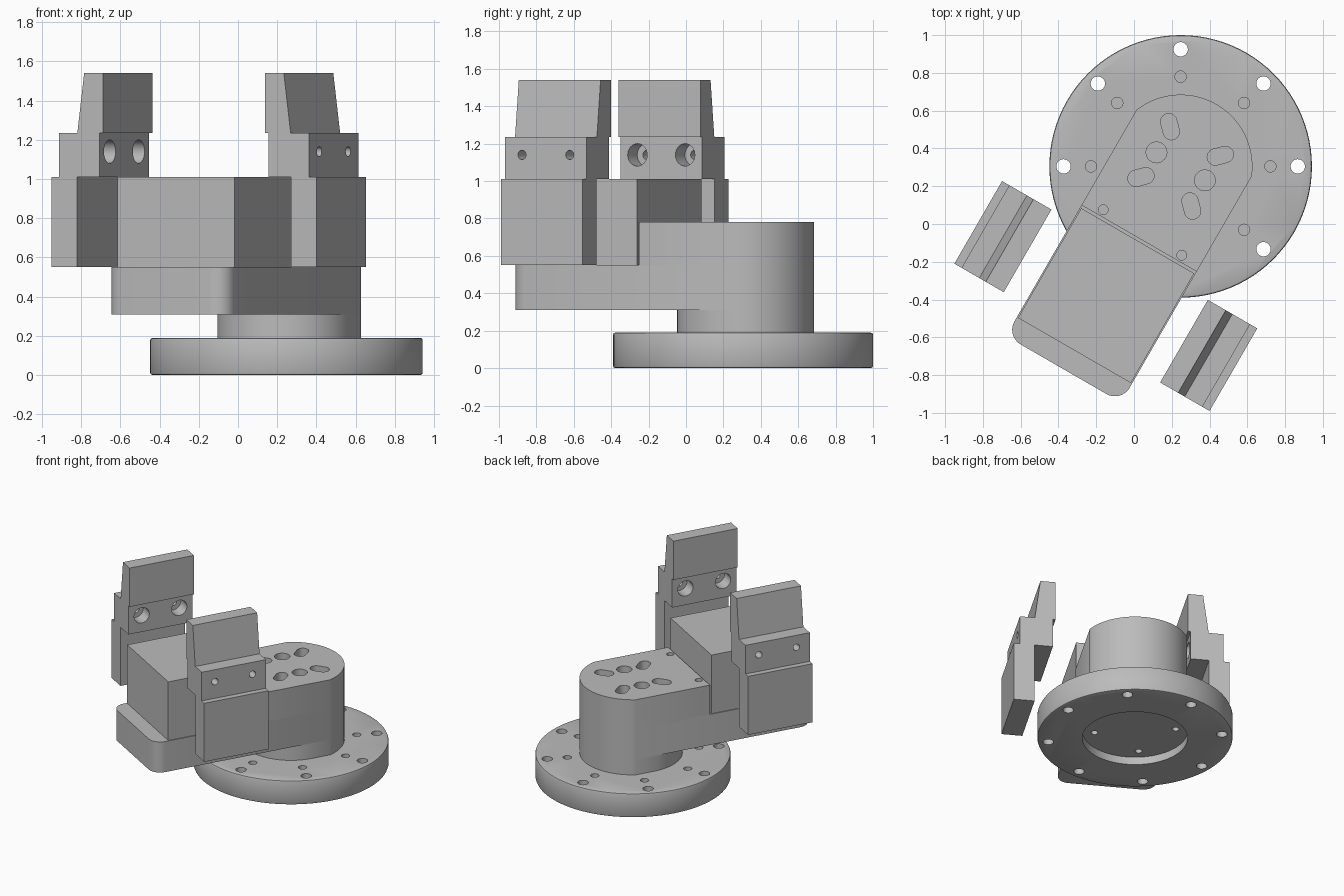
import bpy, bmesh, math
from mathutils import Matrix, Vector

old = bpy.data.objects.get("Cube")
if old:
    bpy.data.objects.remove(old)

# One metal grey for everything
grey = bpy.data.materials.new("machined_grey")
grey.use_nodes = True
colour = (0.5, 0.5, 0.5, 1)
grey.diffuse_color = colour
grey.node_tree.nodes["Principled BSDF"].inputs["Base Color"].default_value = colour

# Working frame: origin on the flange axis, arm pointing to local -y
TURN = math.radians(-30)
FRAME = Matrix.Translation((0.247, 0.305, 0)) @ Matrix.Rotation(TURN, 4, "Z")


def prism(name, outline, low, high, tilt=Matrix()):
    """Extrude a closed 2D outline along z, then place it in the frame."""
    bm = bmesh.new()
    face = bm.faces.new([bm.verts.new((x, y, low)) for x, y in outline])
    top = bmesh.ops.extrude_face_region(bm, geom=[face])["geom"]
    moved = [v for v in top if isinstance(v, bmesh.types.BMVert)]
    bmesh.ops.translate(bm, verts=moved, vec=(0, 0, high - low))
    bmesh.ops.recalc_face_normals(bm, faces=bm.faces)
    bm.transform(FRAME @ tilt)
    bmesh.ops.recalc_face_normals(bm, faces=bm.faces)
    mesh = bpy.data.meshes.new(name)
    bm.to_mesh(mesh)
    bm.free()
    mesh.materials.append(grey)
    obj = bpy.data.objects.new(name, mesh)
    bpy.context.collection.objects.link(obj)
    return obj


def activate(obj):
    bpy.ops.object.select_all(action="DESELECT")
    obj.select_set(True)
    bpy.context.view_layer.objects.active = obj


def cut(obj, cutter):
    """Subtract the cutter, then discard it."""
    cutter.hide_render = True
    mod = obj.modifiers.new("cut", "BOOLEAN")
    mod.operation, mod.solver, mod.object = "DIFFERENCE", "EXACT", cutter
    activate(obj)
    bpy.ops.object.modifier_apply(modifier=mod.name)
    bpy.data.objects.remove(cutter)


def smooth(obj):
    activate(obj)
    bpy.ops.object.shade_smooth_by_angle(angle=math.radians(30))


def arc(cx, cy, r, start, end, steps):
    angles = [math.radians(start + (end - start) * i / steps) for i in range(steps + 1)]
    return [(cx + r * math.cos(a), cy + r * math.sin(a)) for a in angles]


def circle(cx, cy, r, steps=32):
    return arc(cx, cy, r, 0, 360, steps)[:-1]


def polar(r, degrees):
    a = math.radians(degrees)
    return r * math.cos(a), r * math.sin(a)


def box(x0, x1, y0, y1):
    return [(x0, y0), (x1, y0), (x1, y1), (x0, y1)]


HALF = 0.352
BACK_R = 0.38
EDGE = math.degrees(math.acos(HALF / BACK_R))
back_arc = arc(0, 0, BACK_R, EDGE, 180 - EDGE, 40)

# Mounting flange with softened rims
flange = prism("mounting_flange", circle(0, 0, 0.695, 96), 0, 0.19)
bevel = flange.modifiers.new("rim", "BEVEL")
bevel.width, bevel.segments = 0.012, 2
bevel.limit_method, bevel.angle_limit = "ANGLE", math.radians(40)
activate(flange)
bpy.ops.object.modifier_apply(modifier=bevel.name)
cut(flange, prism("recess_cutter", circle(0, 0, 0.375, 64), -0.1, 0.06))
for i in range(8):
    angle = 30 + 45 * i
    cut(flange, prism("bolt_cutter", circle(*polar(0.62, angle), 0.038), -0.1, 0.3))
    cut(flange, prism("thread_cutter", circle(*polar(0.475, angle), 0.03, 24), 0.1, 0.3))
for i in range(4):
    cut(flange, prism("pin_cutter", circle(*polar(0.29, 75 + 90 * i), 0.025, 20), 0.03, 0.13))
smooth(flange)

# Neck between flange and arm
smooth(prism("neck", back_arc + arc(0, 0, HALF, 180, 360, 40), 0.19, 0.31))

# Lower arm with rounded front corners
FRONT, CORNER = -1.24, 0.09
front_left = arc(CORNER - HALF, FRONT + CORNER, CORNER, 180, 270, 10)
front_right = arc(HALF - CORNER, FRONT + CORNER, CORNER, 270, 360, 10)
smooth(prism("lower_arm", back_arc + front_left + front_right, 0.31, 0.55))

# Upper rear housing with slots and screw holes
housing = prism("rear_housing", back_arc + [(-HALF, -0.44), (HALF, -0.44)], 0.55, 0.78)
for i in range(4):
    a = 45 + 90 * i
    outer = arc(*polar(0.245, a), 0.043, a - 90, a + 90, 12)
    inner = arc(*polar(0.19, a), 0.043, a + 90, a + 270, 12)
    cut(housing, prism("slot_cutter", outer + inner, 0.68, 0.9))
for side in (-1, 1):
    cut(housing, prism("bore_cutter", circle(side * 0.148, 0, 0.055), 0.66, 0.9))
    cut(housing, prism("screw_cutter", circle(side * 0.24, -0.404, 0.026, 20), 0.7, 0.9))
smooth(housing)

# Drive block, separated from the housing by a narrow slit
prism("drive_block", box(-0.345, 0.345, -1.125, -0.455), 0.55, 1.01)

# Pair of jaws: stepped profile across the grip, extruded along the arm
JAW_BACK, JAW_FRONT = 0.54, 1.045
profile = [(0.63, 0.55), (0.78, 0.55), (0.78, 1.01), (0.736, 1.01), (0.736, 1.235),
           (0.628, 1.235), (0.588, 1.54), (0.478, 1.54), (0.478, 1.235),
           (0.498, 1.235), (0.498, 1.01), (0.63, 1.01)]
UPRIGHT = Matrix.Rotation(math.radians(90), 4, "X")   # outline y becomes z
SIDEWAYS = Matrix.Rotation(math.radians(90), 4, "Y")  # extrusion runs along x
for side, name in ((-1, "right_jaw"), (1, "left_jaw")):
    jaw = prism(name, [(side * x, z) for x, z in profile], JAW_BACK, JAW_FRONT, UPRIGHT)
    for y in (-0.94, -0.645):
        for radius, reach in ((0.06, (0.4, 0.6)), (0.025, (0.55, 0.9))):
            low, high = sorted(side * r for r in reach)
            cut(jaw, prism("jaw_cutter", circle(-1.14, y, radius, 24), low, high, SIDEWAYS))
    smooth(jaw)
